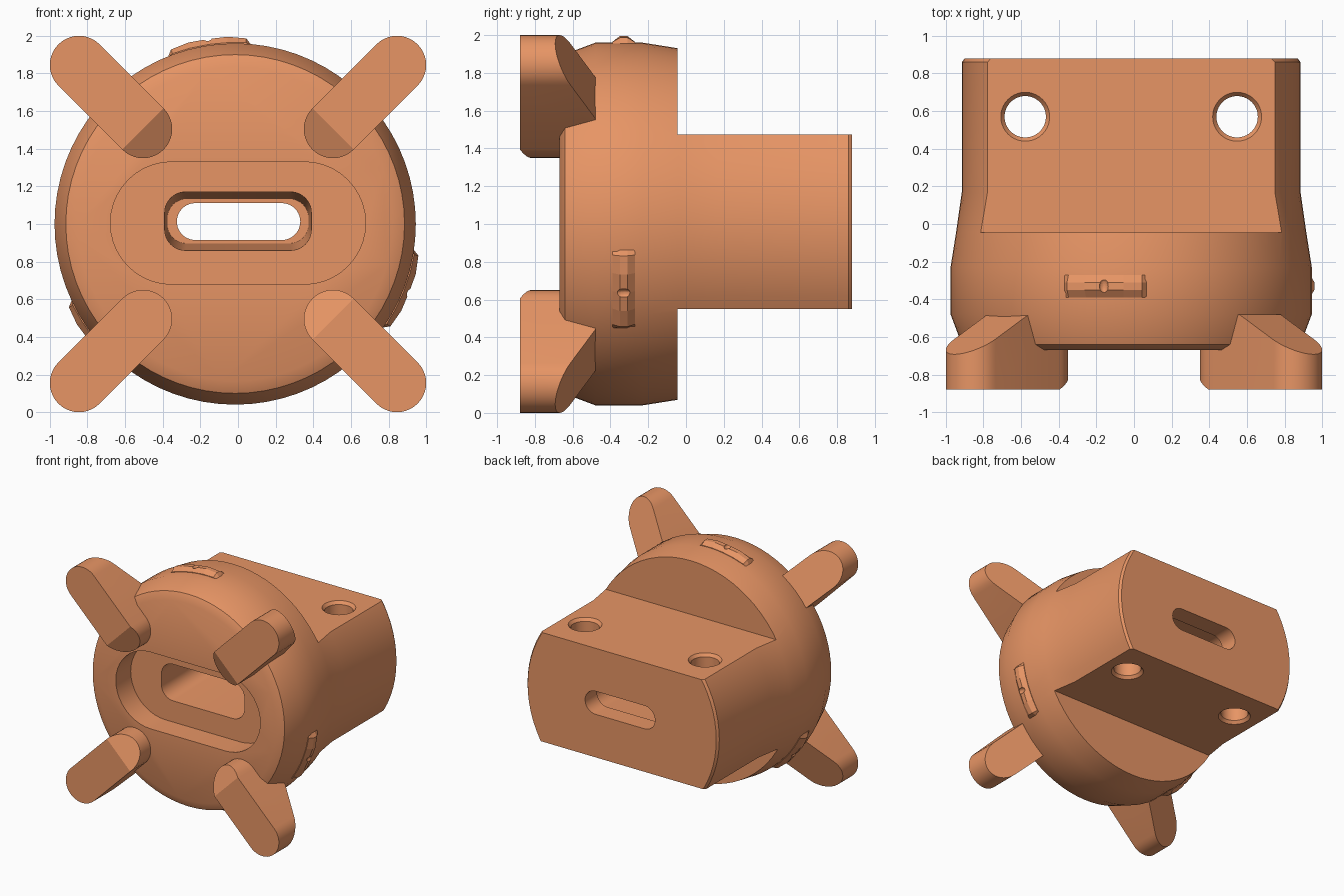
import bpy, bmesh
from math import sin, cos, pi, radians
from mathutils import Vector, Matrix

if "Cube" in bpy.data.objects:
    bpy.data.objects.remove(bpy.data.objects["Cube"])

CX, CZ = -0.015, 1.0          # axis of the round body
mat = bpy.data.materials.new("orange_plastic")
mat.diffuse_color = (0.80, 0.30, 0.13, 1)
mat.use_nodes = True
mat.node_tree.nodes["Principled BSDF"].inputs["Base Color"].default_value = mat.diffuse_color


def loft(name, rings, cuts=()):
    """Skin a list of equal-length point rings, cap the ends, trim by planes."""
    bm = bmesh.new()
    vs = [[bm.verts.new(p) for p in r] for r in rings]
    n = len(vs[0])
    for a, b in zip(vs, vs[1:]):
        for i in range(n):
            j = (i + 1) % n
            bm.faces.new((a[i], a[j], b[j], b[i]))
    bm.faces.new(vs[0])
    bm.faces.new(vs[-1])
    bmesh.ops.remove_doubles(bm, verts=bm.verts, dist=1e-5)
    for co, no in cuts:
        bmesh.ops.bisect_plane(bm, geom=bm.verts[:] + bm.edges[:] + bm.faces[:],
                               plane_co=co, plane_no=no, clear_outer=True)
        bmesh.ops.holes_fill(bm, edges=[e for e in bm.edges if e.is_boundary])
    bmesh.ops.recalc_face_normals(bm, faces=bm.faces)
    me = bpy.data.meshes.new(name)
    bm.to_mesh(me)
    bm.free()
    me.materials.append(mat)
    ob = bpy.data.objects.new(name, me)
    bpy.context.collection.objects.link(ob)
    return ob


def rounded(hx, hz, r, y, cx=0.0, cz=0.0, k=10):
    """Rounded rectangle (or stadium) ring in the xz plane."""
    pts = []
    for q, (sx, sz) in enumerate(((1, 1), (-1, 1), (-1, -1), (1, -1))):
        for i in range(k + 1):
            a = pi / 2 * (q + i / k)
            pts.append((cx + sx * (hx - r) + r * cos(a), y,
                        cz + sz * (hz - r) + r * sin(a)))
    return pts


def circle_y(r, y, n=72):
    return [(CX + r * cos(2 * pi * i / n), y, CZ + r * sin(2 * pi * i / n)) for i in range(n)]


def circle_z(r, z, x, y, n=40):
    return [(x + r * cos(2 * pi * i / n), y + r * sin(2 * pi * i / n), z) for i in range(n)]


def block(name, lo, hi):
    (x0, y0, z0), (x1, y1, z1) = lo, hi
    return loft(name, [[(x0, y0, z), (x1, y0, z), (x1, y1, z), (x0, y1, z)] for z in (z0, z1)])


def subtract(ob, cutter):
    cutter.hide_render = True
    m = ob.modifiers.new("cut", 'BOOLEAN')
    m.operation, m.solver, m.object = 'DIFFERENCE', 'EXACT', cutter
    bpy.context.view_layer.objects.active = ob
    bpy.ops.object.modifier_apply(modifier=m.name)
    bpy.data.objects.remove(cutter)


def smooth(ob):
    bpy.ops.object.select_all(action='DESELECT')
    ob.select_set(True)
    bpy.context.view_layer.objects.active = ob
    bpy.ops.object.shade_smooth_by_angle(angle=radians(25))


# Round body tapering into the rear shank
profile = [(0.835, -0.67), (0.90, -0.64), (0.96, -0.48), (0.96, -0.23),
           (0.93, -0.04), (0.90, 0.17), (0.90, 0.86), (0.885, 0.88)]
body = loft("body", [circle_y(r, y) for r, y in profile])

# Flats above and below the shank
subtract(body, block("upper_cutter", (-2, -0.045, 1.475), (2, 2, 3)))
subtract(body, block("lower_cutter", (-2, -0.045, -1), (2, 2, 0.55)))

# Front pocket, tapered cavity and slot through the rear
subtract(body, loft("pocket_cutter", [rounded(0.678, 0.325, 0.325, y, 0, 1.005) for y in (-0.8, -0.47)]))
subtract(body, loft("cavity_cutter", [rounded(0.39, 0.156, 0.11, -0.5, 0, 1.015),
                                      rounded(0.375, 0.118, 0.10, 0.72, 0, 1.015)]))
subtract(body, loft("slot_cutter", [rounded(0.328, 0.098, 0.098, y, 0.003, 1.013) for y in (0.6, 1.1)]))

# Chamfered pin holes through the shank
for s in (-1, 1):
    rings = [(0.13, 0.4), (0.13, 0.55), (0.11, 0.575), (0.11, 1.45), (0.13, 1.475), (0.13, 1.6)]
    subtract(body, loft("pin_cutter", [circle_z(r, z, CX + s * 0.563, 0.57) for r, z in rings]))
smooth(body)

# Four diagonal lugs with bevelled inner tip and sloped back
inner, outer, lr = 0.714, 1.195, 0.155
mid, half = (inner + outer) / 2, (outer - inner) / 2 + lr
for n in range(4):
    lug = loft("lug_%d" % (n + 1), [rounded(half, lr, lr, y, mid) for y in (-0.88, -0.48)],
               cuts=[((inner, -0.88, 0), Vector((-0.06, -0.11, 0))),
                     ((outer - 0.25, -0.48, 0), Vector((0.21, 0.40, 0)))])
    lug.data.transform(Matrix.Translation((0, 0, 1)) @ Matrix.Rotation(radians(45 + 90 * n), 4, 'Y'))
    smooth(lug)

# Three small raised catches around the rim, each with a dimple
for n in range(3):
    mid_a = radians(98.4 + 120 * n)
    rings = []
    for t, r in ((-13.6, 0.955), (-11.8, 0.988), (-6, 0.996), (0, 0.993), (6, 0.996), (11.8, 0.988), (13.6, 0.955)):
        a = mid_a + radians(t)
        rings.append([(CX + q * cos(a), y, CZ + q * sin(a)) for q, y in
                      ((0.93, -0.39), (min(r, 0.965), -0.39), (r, -0.35), (r, -0.31),
                       (min(r, 0.965), -0.27), (0.93, -0.27))])
    catch = loft("rim_catch_%d" % (n + 1), rings)
    bpy.ops.mesh.primitive_uv_sphere_add(segments=16, ring_count=10, radius=1)
    dimple = bpy.context.object
    dimple.data.transform(Matrix.Translation((CX + cos(mid_a), -0.33, CZ + sin(mid_a)))
                          @ Matrix.Diagonal((0.025, 0.045, 0.025, 1)))
    subtract(catch, dimple)
